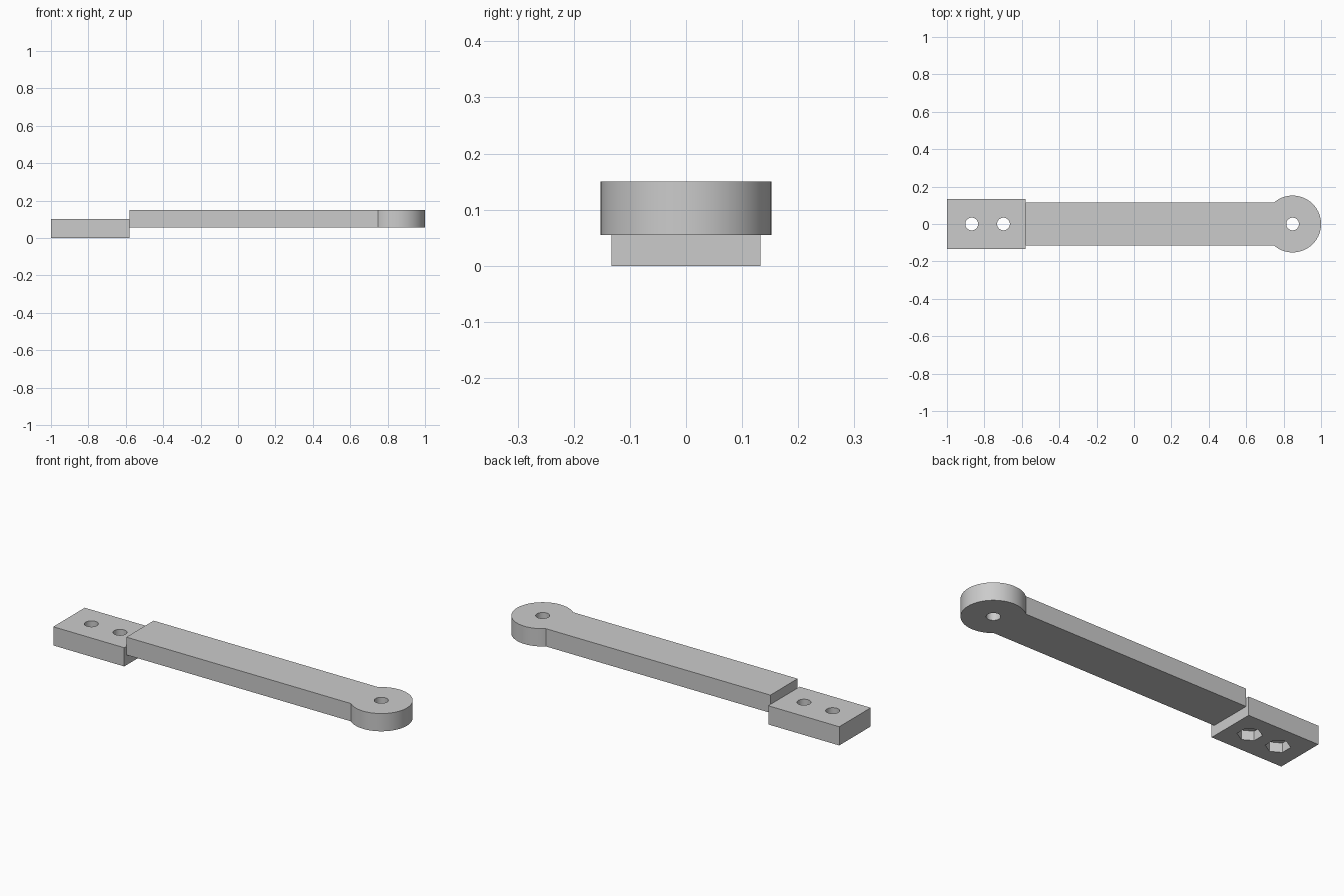
import bpy, bmesh
from math import asin, pi, sin, cos, radians

cube = bpy.data.objects.get("Cube")
if cube:
    bpy.data.objects.remove(cube, do_unlink=True)

grey = bpy.data.materials.new("plain grey")
grey.use_nodes = True
grey.diffuse_color = (0.6, 0.6, 0.6, 1)
grey.node_tree.nodes["Principled BSDF"].inputs["Base Color"].default_value = (0.6, 0.6, 0.6, 1)


def prism(name, outline, z0, z1):
    """Extrude a counter-clockwise outline from z0 up to z1."""
    bm = bmesh.new()
    face = bm.faces.new([bm.verts.new((x, y, z0)) for x, y in outline])
    top = bmesh.ops.extrude_face_region(bm, geom=[face])["geom"]
    bmesh.ops.translate(bm, vec=(0, 0, z1 - z0),
                        verts=[v for v in top if isinstance(v, bmesh.types.BMVert)])
    bmesh.ops.recalc_face_normals(bm, faces=bm.faces)
    mesh = bpy.data.meshes.new(name)
    bm.to_mesh(mesh)
    bm.free()
    mesh.materials.append(grey)
    obj = bpy.data.objects.new(name, mesh)
    bpy.context.collection.objects.link(obj)
    return obj


def arc(cx, r, a0, a1, n):
    return [(cx + r * cos(a0 + (a1 - a0) * i / n), r * sin(a0 + (a1 - a0) * i / n))
            for i in range(n + 1)]


def ring(cx, r, n, turn=0):
    return arc(cx, r, turn, turn + 2 * pi, n)[:-1]


def cut(target, outline, z0, z1):
    cutter = prism("cutter", outline, z0, z1)
    cutter.hide_render = True
    bpy.context.view_layer.objects.active = target
    mod = target.modifiers.new("cut", 'BOOLEAN')
    mod.operation = 'DIFFERENCE'
    mod.solver = 'EXACT'
    mod.object = cutter
    bpy.ops.object.modifier_apply(modifier=mod.name)
    bpy.data.objects.remove(cutter, do_unlink=True)


STEP_X, EYE_X, EYE_R, ARM_W, HOLE_R = -0.58, 0.848, 0.152, 0.115, 0.034

# Mounting plate with two bolt holes and hexagonal nut pockets underneath
plate = prism("mounting_plate", [(-1, -0.133), (STEP_X, -0.133), (STEP_X, 0.133), (-1, 0.133)], 0, 0.1)
for x in (-0.868, -0.698):
    cut(plate, ring(x, HOLE_R, 48), -0.1, 0.2)
    cut(plate, ring(x, 0.06, 6, pi / 2), -0.1, 0.05)

# Long arm ending in a round eye with a pivot hole
neck = pi - asin(ARM_W / EYE_R)
arm = prism("arm", [(STEP_X, -ARM_W)] + arc(EYE_X, EYE_R, -neck, neck, 80) + [(STEP_X, ARM_W)], 0.055, 0.15)
cut(arm, ring(EYE_X, HOLE_R, 48), -0.1, 0.3)

# Smooth round walls, sharp edges
for obj in (plate, arm):
    bpy.ops.object.select_all(action='DESELECT')
    obj.select_set(True)
    bpy.context.view_layer.objects.active = obj
    bpy.ops.object.shade_smooth_by_angle(angle=radians(30))
